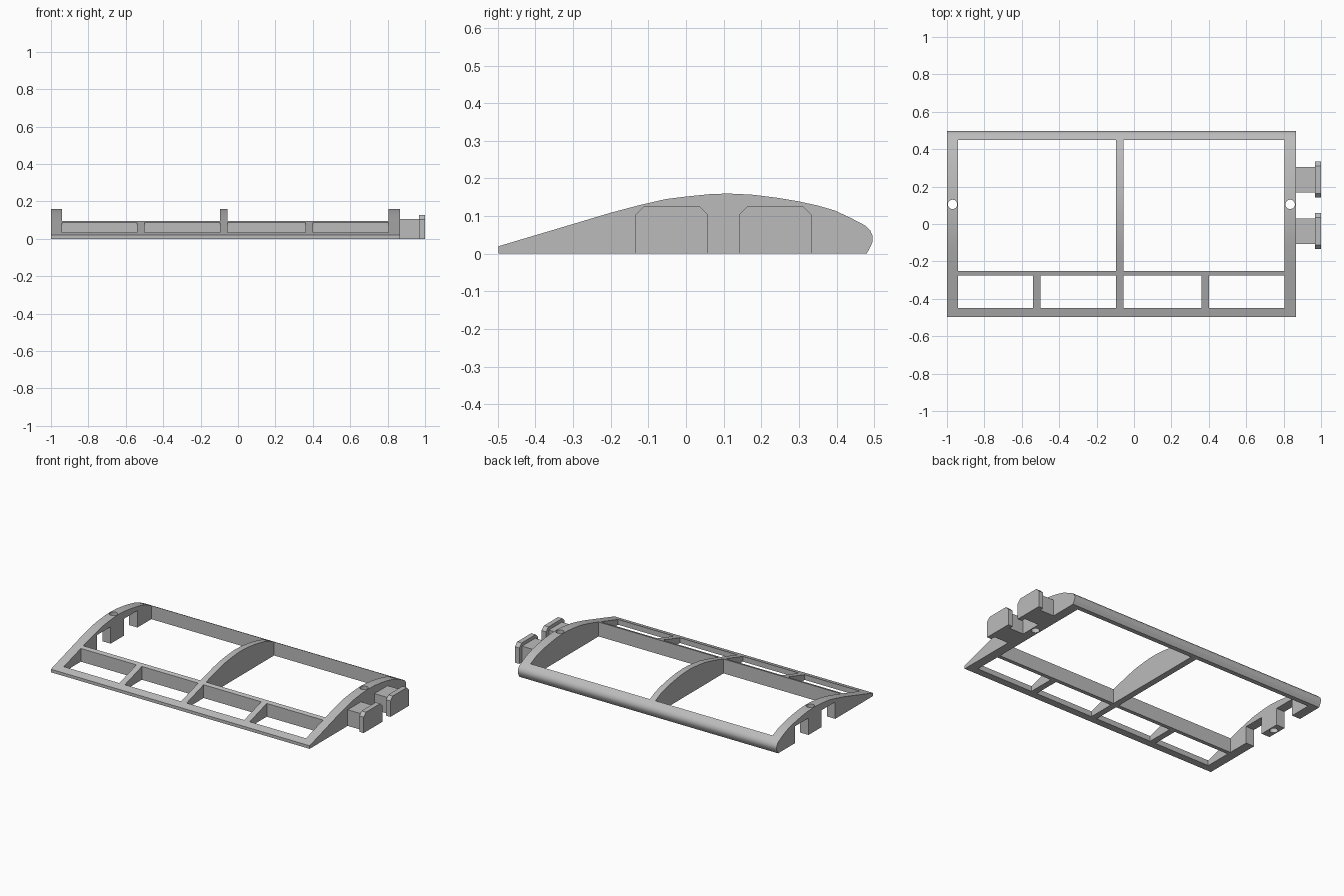
import bpy, bmesh, math

cube = bpy.data.objects.get("Cube")
if cube:
    bpy.data.objects.remove(cube, do_unlink=True)

grey = bpy.data.materials.new("plain grey")
grey.use_nodes = True
grey.diffuse_color = (0.5, 0.5, 0.5, 1)
grey.node_tree.nodes["Principled BSDF"].inputs["Base Color"].default_value = (0.5, 0.5, 0.5, 1)


def add_object(name, bm):
    bmesh.ops.recalc_face_normals(bm, faces=bm.faces)
    mesh = bpy.data.meshes.new(name)
    bm.to_mesh(mesh)
    bm.free()
    mesh.materials.append(grey)
    obj = bpy.data.objects.new(name, mesh)
    bpy.context.collection.objects.link(obj)
    return obj


def prism(name, outline, x0, x1):
    """Extrude a (y, z) outline from x0 to x1."""
    bm = bmesh.new()
    face = bm.faces.new([bm.verts.new((x0, y, z)) for y, z in outline])
    side = bmesh.ops.extrude_face_region(bm, geom=[face])["geom"]
    verts = [g for g in side if isinstance(g, bmesh.types.BMVert)]
    bmesh.ops.translate(bm, verts=verts, vec=(x1 - x0, 0, 0))
    return add_object(name, bm)


def box(name, x0, x1, y0, y1, z0, z1):
    return prism(name, [(y0, z0), (y1, z0), (y1, z1), (y0, z1)], x0, x1)


def cut(target, cutter):
    cutter.hide_render = True
    mod = target.modifiers.new("cut", "BOOLEAN")
    mod.operation = "DIFFERENCE"
    mod.solver = "EXACT"
    mod.object = cutter
    bpy.context.view_layer.objects.active = target
    bpy.ops.object.modifier_apply(modifier=mod.name)
    bpy.data.objects.remove(cutter, do_unlink=True)


# Solid wing section
airfoil = [(-0.498, 0), (-0.498, 0.02), (-0.3, 0.079), (-0.2, 0.109), (-0.12, 0.13),
           (-0.055, 0.145), (0, 0.152), (0.06, 0.158), (0.11, 0.16), (0.175, 0.157),
           (0.24, 0.149), (0.3, 0.139), (0.35, 0.128), (0.395, 0.115), (0.44, 0.094),
           (0.478, 0.074), (0.49, 0.061), (0.496, 0.047), (0.496, 0.033), (0.49, 0.018),
           (0.48, 0)]
frame = prism("wing_frame", airfoil, -1, 0.865)

# Open bays between ribs and spars
for x0, x1 in [(-0.94, -0.54), (-0.5, -0.095), (-0.055, 0.36), (0.4, 0.805)]:
    cut(frame, box("small_bay", x0, x1, -0.45, -0.275, -0.1, 0.3))
for x0, x1 in [(-0.94, -0.095), (-0.055, 0.805)]:
    cut(frame, box("large_bay", x0, x1, -0.25, 0.45, -0.1, 0.3))

# Slots in one end rib that receive the tabs
for y in (-0.038, 0.237):
    cut(frame, box("slot", -1.1, -0.9, y - 0.07, y + 0.07, -0.1, 0.11))

# Pin holes through both end ribs
for x in (-0.97, 0.835):
    bm = bmesh.new()
    bmesh.ops.create_cone(bm, cap_ends=True, segments=32, radius1=0.025, radius2=0.025, depth=1)
    bmesh.ops.translate(bm, verts=bm.verts, vec=(x, 0.105, 0))
    cut(frame, add_object("pin_hole", bm))

# Connecting tabs with chamfered end plates
half, top, bevel = 0.096, 0.127, 0.023
for name, y in [("front", -0.038), ("rear", 0.237)]:
    box(name + "_tab_stem", 0.865, 0.97, y - 0.068, y + 0.068, 0, 0.105)
    prism(name + "_tab_plate",
          [(y - half, 0), (y + half, 0), (y + half, top - bevel), (y + half - bevel, top),
           (y - half + bevel, top), (y - half, top - bevel)], 0.968, 1)

bpy.ops.object.select_all(action="DESELECT")
frame.select_set(True)
bpy.context.view_layer.objects.active = frame
bpy.ops.object.shade_smooth_by_angle(angle=math.radians(27))
